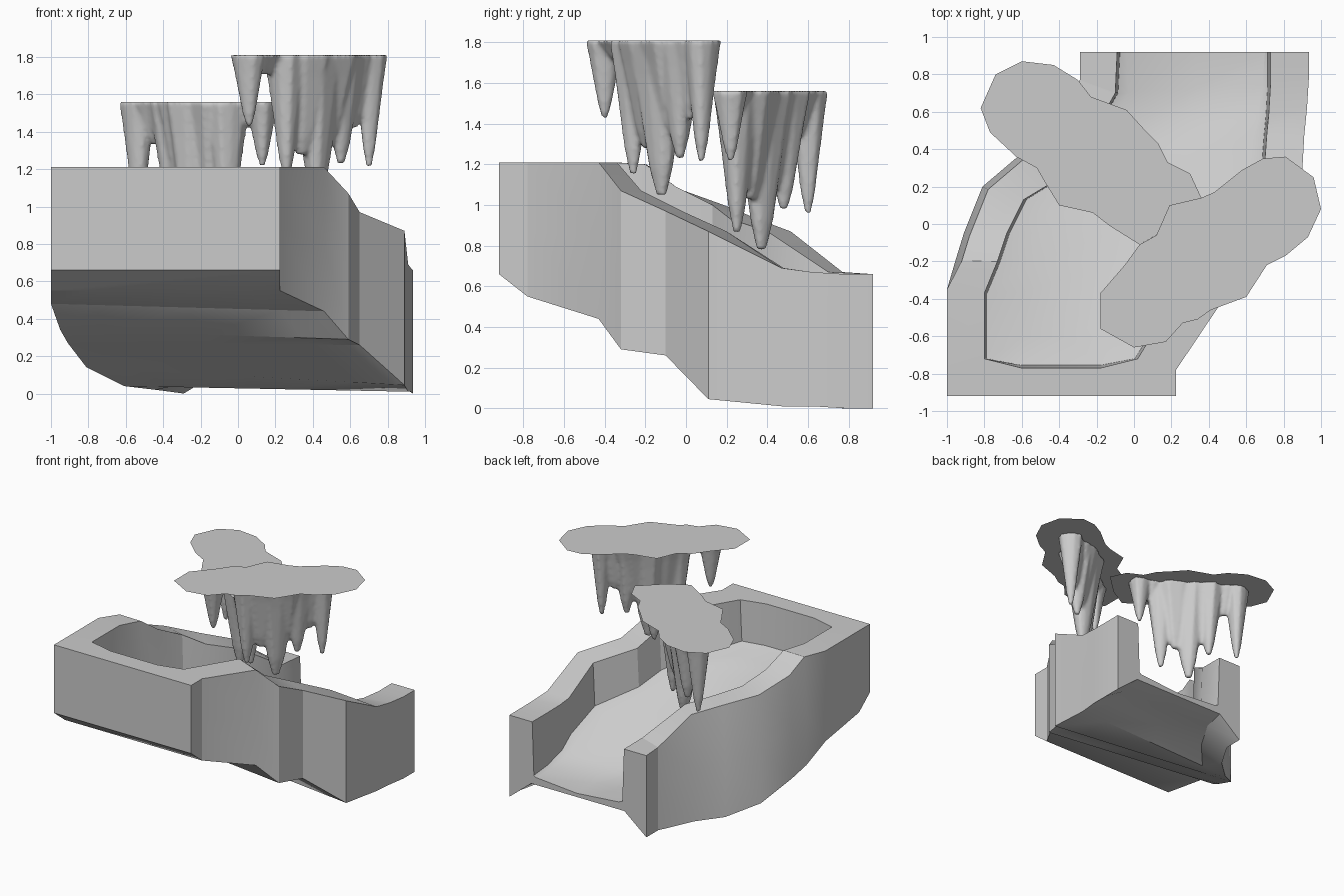
import bpy, bmesh, math
from mathutils import Vector

cube = bpy.data.objects.get("Cube")
if cube:
    bpy.data.objects.remove(cube)

stone = bpy.data.materials.new("grey_stone")
stone.use_nodes = True
GREY = (0.6, 0.6, 0.6, 1)
stone.diffuse_color = GREY
stone.node_tree.nodes["Principled BSDF"].inputs["Base Color"].default_value = GREY


def finish(bm, name, angle, recalc=True):
    if recalc:
        bmesh.ops.recalc_face_normals(bm, faces=bm.faces)
    mesh = bpy.data.meshes.new(name)
    bm.to_mesh(mesh)
    bm.free()
    mesh.materials.append(stone)
    obj = bpy.data.objects.new(name, mesh)
    bpy.context.collection.objects.link(obj)
    bpy.ops.object.select_all(action='DESELECT')
    obj.select_set(True)
    bpy.context.view_layer.objects.active = obj
    bpy.ops.object.shade_smooth_by_angle(angle=math.radians(angle))
    return obj


def bridge(bm, a, b):
    n = len(a)
    for i in range(n):
        j = (i + 1) % n
        bm.faces.new((a[i], a[j], b[j], b[i]))


# Sloping channel: stations run from the closed front to the open back.
# Outer sides: x, y, bottom z, top z
left_outer = [(-1, -.92, .66, 1.21), (-1, -.78, .55, 1.21), (-1, -.35, .48, 1.21),
              (-.95, -.18, .34, 1.2), (-.91, -.05, .27, 1.09), (-.81, .2, .14, 1.0),
              (-.61, .37, .04, .93), (-.44, .53, .02, .87), (-.29, .77, 0, .67),
              (-.29, .92, 0, .66)]
right_outer = [(.225, -.92, .66, 1.21), (.225, -.78, .55, 1.21), (.46, -.43, .44, 1.21),
               (.59, -.32, .29, 1.07), (.65, -.1, .26, .97), (.89, .11, .045, .87),
               (.91, .47, .01, .69), (.925, .62, .01, .67), (.935, .78, 0, .66),
               (.935, .92, 0, .66)]
# Inner rim: x, y
left_rim = [(-.8, -.72), (-.8, -.37), (-.73, -.2), (-.68, -.05), (-.59, .13),
            (-.44, .22), (-.27, .4), (-.1, .7), (-.09, .92)]
right_rim = [(.02, -.72), (.25, -.34), (.39, -.22), (.45, -.02), (.69, .2),
             (.71, .48), (.72, .58), (.73, .75), (.73, .92)]
floor_z = [.83, .77, .69, .62, .49, .37, .28, .23, .22]
floor_inset = [.2, .2, .19, .17, .15, .12, .1, .07, .05]
underside_rise = [0, 0, 0, 0, 0, 0, .08, .12, .16]


def channel():
    bm = bmesh.new()
    rings = []
    last = len(left_rim) - 1
    for i, (lr, rr) in enumerate(zip(left_rim, right_rim)):
        lx, ly, lb, lt = left_outer[i + 1]
        rx, ry, rb, rt = right_outer[i + 1]
        fz, inset = floor_z[i], floor_inset[i]
        lr, rr = Vector(lr), Vector(rr)
        across = (rr - lr).normalized()
        fl, fr = lr + across * inset, rr - across * inset * .6
        if i == 0:
            fl.y = fr.y = -.61
        mid = (fl + fr) / 2
        lean = .03 if 2 <= i < last - 1 else 0
        zl, zr = (lb + lt) / 2, (rb + rt) / 2
        base = fz + .25 * inset
        pts = [(lx, ly, lb), (lx, ly, zl), (lx + lean, ly - lean / 2, lt), (*lr, lt),
               (*(lr + across * .015), base), (*fl, fz), (*mid, fz - .03), (*fr, fz),
               (*(rr - across * .015), base),
               (*rr, rt), (rx, ry, rt), (rx, ry, zr), (rx, ry, rb)]
        # Underside, arched up to the floor towards the open end
        for t in (.84, .5, .16):
            p = Vector((lx, ly, lb)).lerp(Vector((rx, ry, rb)), t)
            p.z += underside_rise[i]
            pts.append(p)
        rings.append([bm.verts.new(p) for p in pts])
    for a, b in zip(rings, rings[1:]):
        bridge(bm, a, b)
    bm.faces.new(rings[-1])

    # Thick front wall closing the high end
    r = rings[0]
    lx, ly, lb, lt = left_outer[0]
    rx, ry, rb, rt = right_outer[0]
    fl, flt, frt, fr = [bm.verts.new(p) for p in
                        ((lx, ly, lb), (lx, ly, lt), (rx, ry, rt), (rx, ry, rb))]
    rim_l, rim_r = [bm.verts.new((x, -.77, lt)) for x in (-.6, -.18)]
    base_l, base_r = [bm.verts.new((x, -.755, .88)) for x in (-.6, -.18)]
    for face in ((fl, fr, frt, flt), (fl, flt, r[2], r[1], r[0]),
                 (fr, r[12], r[11], r[10], frt),
                 (fl, r[0], r[15], r[14], r[13], r[12], fr),
                 (flt, frt, r[10], r[9], rim_r, rim_l, r[3], r[2]),
                 (r[3], rim_l, base_l, r[4]), (rim_l, rim_r, base_r, base_l),
                 (rim_r, r[9], r[8], base_r), (r[4], base_l, r[5]),
                 (base_l, base_r, r[6], r[5]), (base_r, r[7], r[6]),
                 (base_r, r[8], r[7])):
        bm.faces.new(face)
    return finish(bm, "rock_channel", 28)


channel()


# Flat ceiling slab
def slab(name, outline, z):
    bm = bmesh.new()
    face = bm.faces.new([bm.verts.new((x, y, z)) for x, y in outline])
    face.normal_update()
    if face.normal.z < 0:
        face.normal_flip()
    return finish(bm, name, 30, recalc=False)


# Hanging spikes: tapering rings from the slab down to a point, fused into one mass
def spikes(name, items, top, along):
    bm = bmesh.new()
    sides = 10
    c, d = math.cos(along), math.sin(along)
    for k, (x, y, tip, radius, stretch) in enumerate(items):
        rings = []
        for t, s in ((0, 1), (.22, .8), (.5, .58), (.78, .36), (.95, .15)):
            ring = []
            for i in range(sides):
                a = math.tau * i / sides
                wobble = 1 + .08 * math.sin(3 * a + k)
                u = math.cos(a) * radius * s * wobble * stretch
                v = math.sin(a) * radius * s * wobble
                ring.append(bm.verts.new((x + u * c - v * d, y + u * d + v * c,
                                          top + (tip - top) * t)))
            rings.append(ring)
        for a, b in zip(rings, rings[1:]):
            bridge(bm, a, b)
        bm.faces.new(rings[-1])
        bm.faces.new(rings[0])
    obj = finish(bm, name, 45)
    fuse = obj.modifiers.new("fuse", 'REMESH')
    fuse.mode = 'VOXEL'
    fuse.voxel_size = .013
    fuse.use_smooth_shade = True
    soften = obj.modifiers.new("soften", 'SMOOTH')
    soften.iterations = 3
    return obj


upper = [(-.18, -.37), (-.18, -.56), (0, -.66), (.17, -.63), (.26, -.53), (.34, -.51),
         (.41, -.46), (.6, -.39), (.71, -.22), (.81, -.17), (.93, -.07), (1, .08),
         (.96, .25), (.81, .36), (.69, .35), (.58, .29), (.43, .17), (.36, .14),
         (.19, .1), (.12, -.06), (.03, -.11), (-.05, -.22)]
lower = [(-.82, .62), (-.74, .8), (-.6, .87), (-.43, .85), (-.3, .77), (-.23, .68),
         (-.04, .61), (.06, .5), (.13, .43), (.18, .33), (.3, .27), (.36, .14),
         (.19, -.02), (.03, -.11), (-.13, -.01), (-.22, .06), (-.4, .1), (-.48, .23),
         (-.52, .3), (-.63, .36), (-.77, .49)]
slab("upper_ceiling_slab", upper, 1.81)
slab("lower_ceiling_slab", lower, 1.56)

# x, y, tip z, radius, stretch; blunt wide ones form the curtain between spikes
spikes("upper_stalactites", [(.06, -.4, 1.41, .095, 1), (.26, -.26, 1.12, .11, 1.1),
                             (.42, -.12, 1.01, .16, 1.1), (.55, -.03, 1.2, .13, 1),
                             (.7, .075, 1.18, .095, 1), (.34, -.19, 1.25, .15, 1.3),
                             (.48, -.07, 1.3, .16, 1.3), (.15, -.33, 1.7, .09, 1.6),
                             (.62, .02, 1.4, .1, 1.4)], 1.81, .6)
spikes("lower_stalactites", [(-.06, .25, .83, .12, 1), (-.24, .37, .74, .15, 1.1),
                             (-.35, .48, .95, .13, 1), (-.53, .6, .93, .1, 1),
                             (.13, .22, 1.2, .09, 1), (-.15, .32, 1.0, .15, 1.3),
                             (-.3, .43, 1.05, .14, 1.2), (-.44, .54, 1.32, .1, 1.5),
                             (.04, .23, 1.42, .09, 1.5)], 1.56, -.65)
